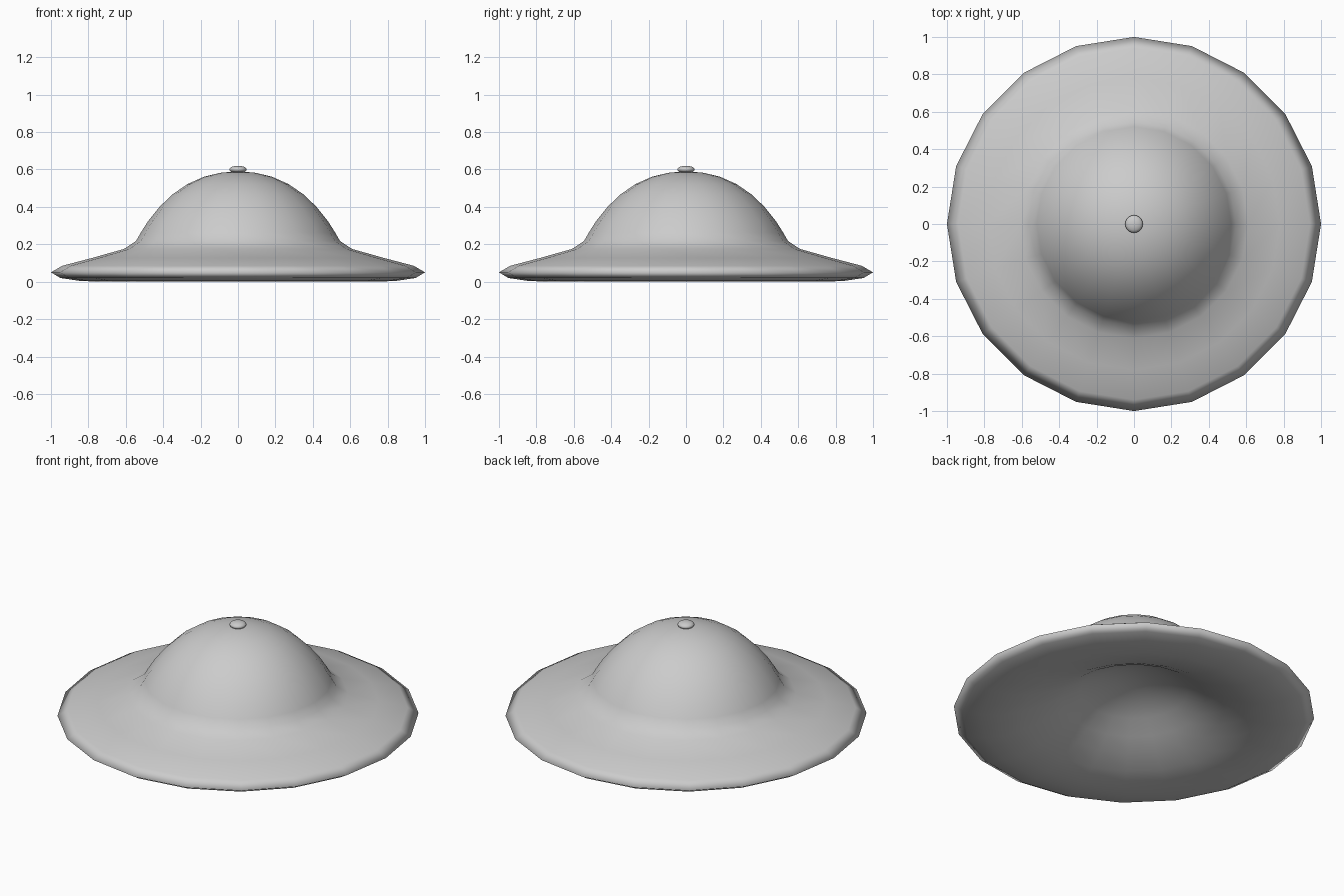
import bpy, bmesh
from math import sin, cos, pi

if "Cube" in bpy.data.objects:
    bpy.data.objects.remove(bpy.data.objects["Cube"])

SIDES = 20


def lathe(name, profile, sides=SIDES):
    """Spin (radius, height) points around z; the end points lie on the axis."""
    bm = bmesh.new()
    rings = []
    for r, z in profile:
        if r == 0:
            rings.append([bm.verts.new((0, 0, z))] * sides)
        else:
            rings.append([bm.verts.new((r * cos(2 * pi * i / sides),
                                        r * sin(2 * pi * i / sides), z))
                          for i in range(sides)])
    for a, b in zip(rings, rings[1:]):
        for i in range(sides):
            j = (i + 1) % sides
            quad = [a[i], a[j], b[j], b[i]]
            bm.faces.new(list(dict.fromkeys(quad)))
    bmesh.ops.recalc_face_normals(bm, faces=bm.faces)
    for f in bm.faces:
        f.smooth = True
    mesh = bpy.data.meshes.new(name)
    bm.to_mesh(mesh)
    bm.free()
    ob = bpy.data.objects.new(name, mesh)
    bpy.context.collection.objects.link(ob)
    return ob


# Hat body: domed crown, sloping brim, rolled edge and shallow hollow underneath
lathe("hat_body", [
    (0, 0.59), (0.09, 0.583), (0.18, 0.562), (0.27, 0.522), (0.35, 0.467),
    (0.42, 0.40), (0.48, 0.325), (0.52, 0.262), (0.545, 0.218), (0.61, 0.175),
    (0.78, 0.127), (0.94, 0.085), (1.0, 0.05),
    (0.95, 0.02), (0.85, 0.005), (0.75, 0.0), (0.62, 0.03), (0.50, 0.075),
    (0.40, 0.125), (0.30, 0.185), (0.20, 0.225), (0.10, 0.25), (0, 0.26),
])

# Button on top of the crown
lathe("top_button", [(0.0, 0.60 + 0.02)] +
      [(0.047 * sin(pi * k / 8), 0.60 + 0.02 * cos(pi * k / 8)) for k in range(1, 8)] +
      [(0.0, 0.58)])
